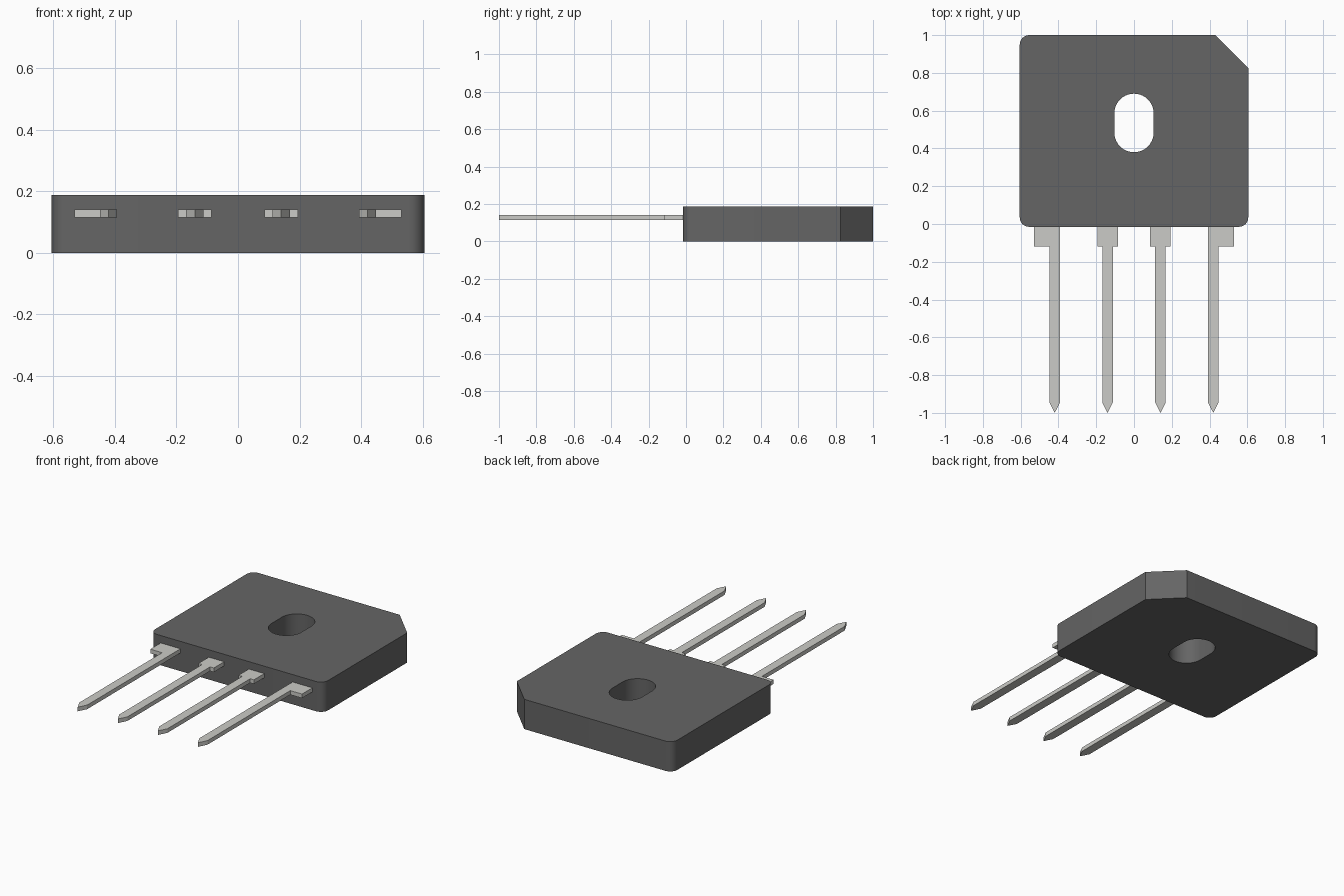
import bpy, bmesh, math

if "Cube" in bpy.data.objects:
    bpy.data.objects.remove(bpy.data.objects["Cube"])


def material(name, value):
    mat = bpy.data.materials.new(name)
    mat.diffuse_color = (*value, 1)
    mat.use_nodes = True
    mat.node_tree.nodes["Principled BSDF"].inputs["Base Color"].default_value = mat.diffuse_color
    return mat


def arc(cx, cy, r, start, end, steps):
    return [(cx + r * math.cos(math.radians(start + (end - start) * i / steps)),
             cy + r * math.sin(math.radians(start + (end - start) * i / steps)))
            for i in range(steps + 1)]


def prism(name, outline, z0, z1, mat=None):
    """Extrude a plan outline between two heights."""
    bm = bmesh.new()
    face = bm.faces.new([bm.verts.new((x, y, z0)) for x, y in outline])
    top = bmesh.ops.extrude_face_region(bm, geom=[face])["geom"]
    for v in top:
        if isinstance(v, bmesh.types.BMVert):
            v.co.z = z1
    bmesh.ops.recalc_face_normals(bm, faces=bm.faces)
    mesh = bpy.data.meshes.new(name)
    bm.to_mesh(mesh)
    bm.free()
    obj = bpy.data.objects.new(name, mesh)
    bpy.context.collection.objects.link(obj)
    if mat:
        mesh.materials.append(mat)
    return obj


dark = material("dark_plastic", (0.13, 0.13, 0.13))
metal = material("pin_metal", (0.6, 0.6, 0.57))

# Case: three rounded corners and one chamfered corner
W, Y0, Y1, R = 0.605, -0.015, 1.0, 0.05
outline = (arc(-W + R, Y0 + R, R, 180, 270, 8)
           + arc(W - R, Y0 + R, R, 270, 360, 8)
           + [(W, 0.825), (0.43, Y1)]
           + arc(-W + R, Y1 - R, R, 90, 180, 8))
case = prism("case", outline, 0, 0.188, dark)

# Mounting slot cut through the case
r = 0.104
slot = prism("slot_cutter",
             arc(0, 0.586, r, 0, 180, 20) + arc(0, 0.484, r, 180, 360, 20),
             -0.1, 0.3, dark)
cut = case.modifiers.new("slot", "BOOLEAN")
cut.operation = "DIFFERENCE"
cut.solver = "EXACT"
cut.object = slot
bpy.context.view_layer.objects.active = case
case.select_set(True)
bpy.ops.object.modifier_apply(modifier=cut.name)
bpy.data.objects.remove(slot, do_unlink=True)
bpy.ops.object.shade_smooth_by_angle(angle=math.radians(30))


# Pins: wide tab at the case, narrow shank, pointed tip
def pin(name, x, tab_left, tab_right):
    h, tab_y, tip_y = 0.028, -0.118, -0.945
    points = [(tab_left, 0.02), (tab_left, tab_y), (x - h, tab_y), (x - h, tip_y),
              (x, -1.0), (x + h, tip_y), (x + h, tab_y), (tab_right, tab_y),
              (tab_right, 0.02)]
    clean = [p for i, p in enumerate(points) if p != points[i - 1]]
    prism(name, clean, 0.115, 0.141, metal)


for side, s in (("left", -1), ("right", 1)):
    pin(f"inner_pin_{side}", s * 0.14, s * 0.14 - 0.054, s * 0.14 + 0.054)
    inner, outer = s * (0.42 - 0.028), s * 0.53
    if s < 0:
        pin("outer_pin_left", -0.42, outer, -0.42 + 0.028)
    else:
        pin("outer_pin_right", 0.42, 0.42 - 0.028, outer)
